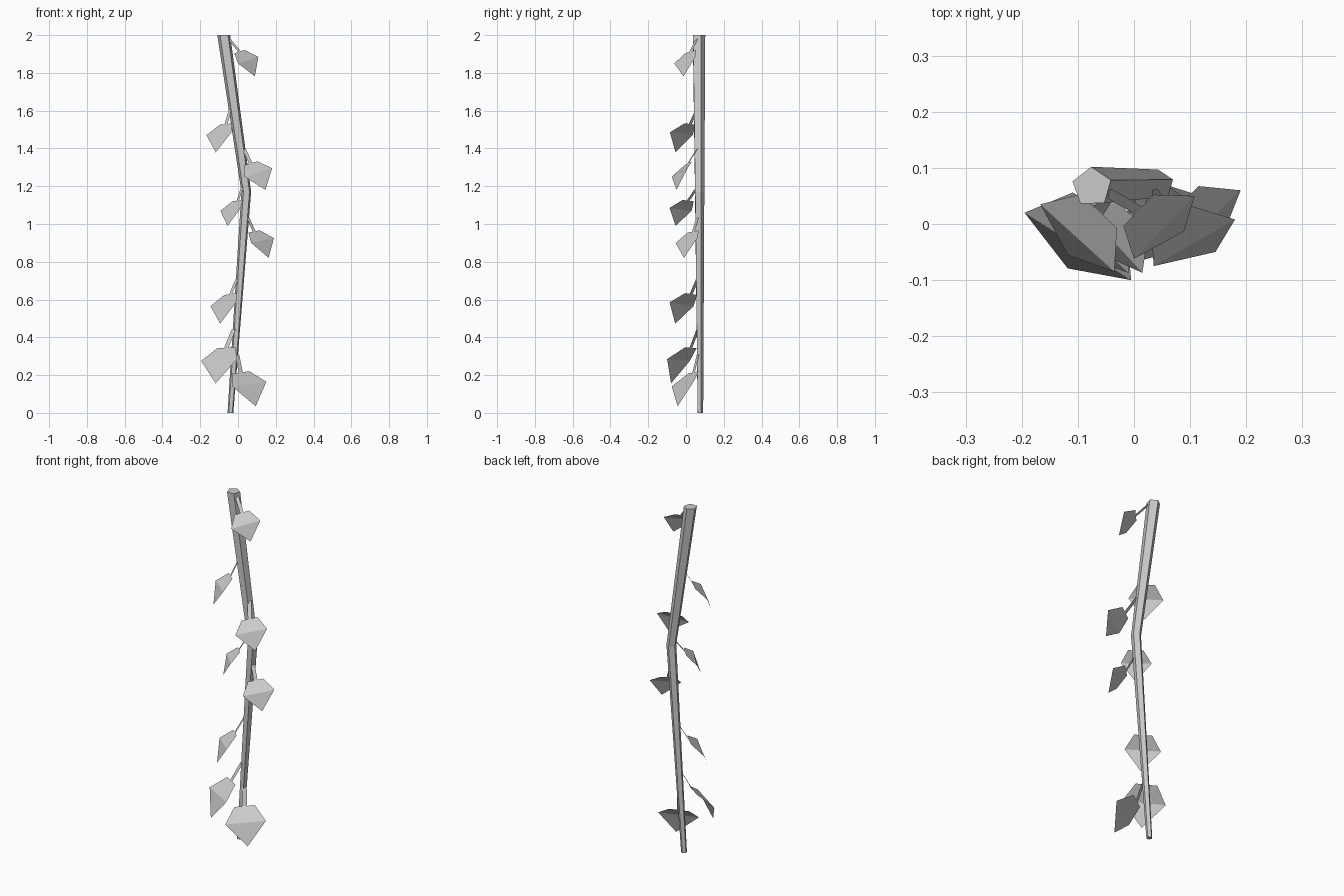
import bpy
import math
from mathutils import Vector

cube = bpy.data.objects.get("Cube")
if cube:
    bpy.data.objects.remove(cube, do_unlink=True)

grey = bpy.data.materials.new("plain_grey")
grey.use_nodes = True
colour = (0.6, 0.6, 0.6, 1)
grey.diffuse_color = colour
grey.node_tree.nodes["Principled BSDF"].inputs["Base Color"].default_value = colour


def add_mesh(name, verts, faces):
    mesh = bpy.data.meshes.new(name)
    mesh.from_pydata(verts, [], faces)
    mesh.materials.append(grey)
    obj = bpy.data.objects.new(name, mesh)
    bpy.context.collection.objects.link(obj)
    return obj


# Stem: tapering five-sided tube with one bend (centre, radius)
SIDES = 5
RINGS = [
    (Vector((-0.04, 0.075, 0)), 0.016),
    (Vector((0.044, 0.07, 1.17)), 0.027),
    (Vector((-0.075, 0.066, 2)), 0.036),
]
verts, faces = [], []
for centre, radius in RINGS:
    for k in range(SIDES):
        a = math.radians(92) + math.tau * k / SIDES
        verts.append(centre + radius * Vector((math.cos(a), math.sin(a), 0)))
for r in range(len(RINGS) - 1):
    for k in range(SIDES):
        j = (k + 1) % SIDES
        faces.append((r * SIDES + k, r * SIDES + j, (r + 1) * SIDES + j, (r + 1) * SIDES + k))
last = (len(RINGS) - 1) * SIDES
faces.append(tuple(reversed(range(SIDES))))
faces.append(tuple(range(last, last + SIDES)))
add_mesh("stem", verts, faces)


def stem_at(z):
    """Centre and radius of the stem at a height."""
    low, high = (RINGS[0], RINGS[1]) if z < RINGS[1][0].z else (RINGS[1], RINGS[2])
    t = (z - low[0].z) / (high[0].z - low[0].z)
    return low[0].lerp(high[0], t), low[1] + t * (high[1] - low[1])


def add_leaf(name, front_corner, back_corner):
    """Leaf folded across its widest line, hung from a flat leaf stalk."""
    w1, w2 = Vector(front_corner), Vector(back_corner)
    middle, across = (w1 + w2) / 2, (w2 - w1) / 2
    half = across.length
    side = 1 if across.x > 0 else -1
    out = Vector((across.y, -across.x, 0)).normalized() * half * side
    up = (across.cross(out) / half) * side
    if up.z < 0:
        up = -up
    base = middle - 0.68 * out + 0.58 * up
    tip = middle + 0.38 * out - 1.1 * up
    leaf = [base - 0.5 * across, base + 0.5 * across, w2, tip, w1]
    blade = [(0, 4, 2, 1), (4, 3, 2)]
    if side < 0:
        blade = [tuple(reversed(f)) for f in blade]
    add_mesh(name, leaf, blade)

    # Leaf stalk
    centre, radius = stem_at(min(middle.z + 1.45 * half, 1.98))
    root = centre + Vector((side * radius * 0.7, -0.01, 0))
    wide = across * 0.12
    add_mesh(name + "_stalk",
             [root - wide, root + wide, base + wide, base - wide], [(0, 1, 2, 3)])


# Leaves, from the bottom up: the two widest corners of each
LEAVES = {
    "left_leaf": [
        ((-0.03, -0.075, 0.14), (0.15, 0.04, 0.165)),
        ((0.07, -0.055, 0.90), (0.19, 0.06, 0.925)),
        ((0.035, -0.075, 1.25), (0.18, 0.008, 1.295)),
        ((0.0, -0.062, 1.85), (0.108, 0.05, 1.885)),
    ],
    "right_leaf": [
        ((-0.005, -0.1, 0.285), (-0.195, 0.02, 0.275)),
        ((-0.01, -0.087, 0.585), (-0.146, 0.04, 0.565)),
        ((0.015, -0.087, 1.085), (-0.093, 0.03, 1.07)),
        ((-0.035, -0.085, 1.485), (-0.167, 0.035, 1.47)),
    ],
}
for label, corners in LEAVES.items():
    for i, (front_corner, back_corner) in enumerate(corners, 1):
        add_leaf(f"{label}_{i}", front_corner, back_corner)
